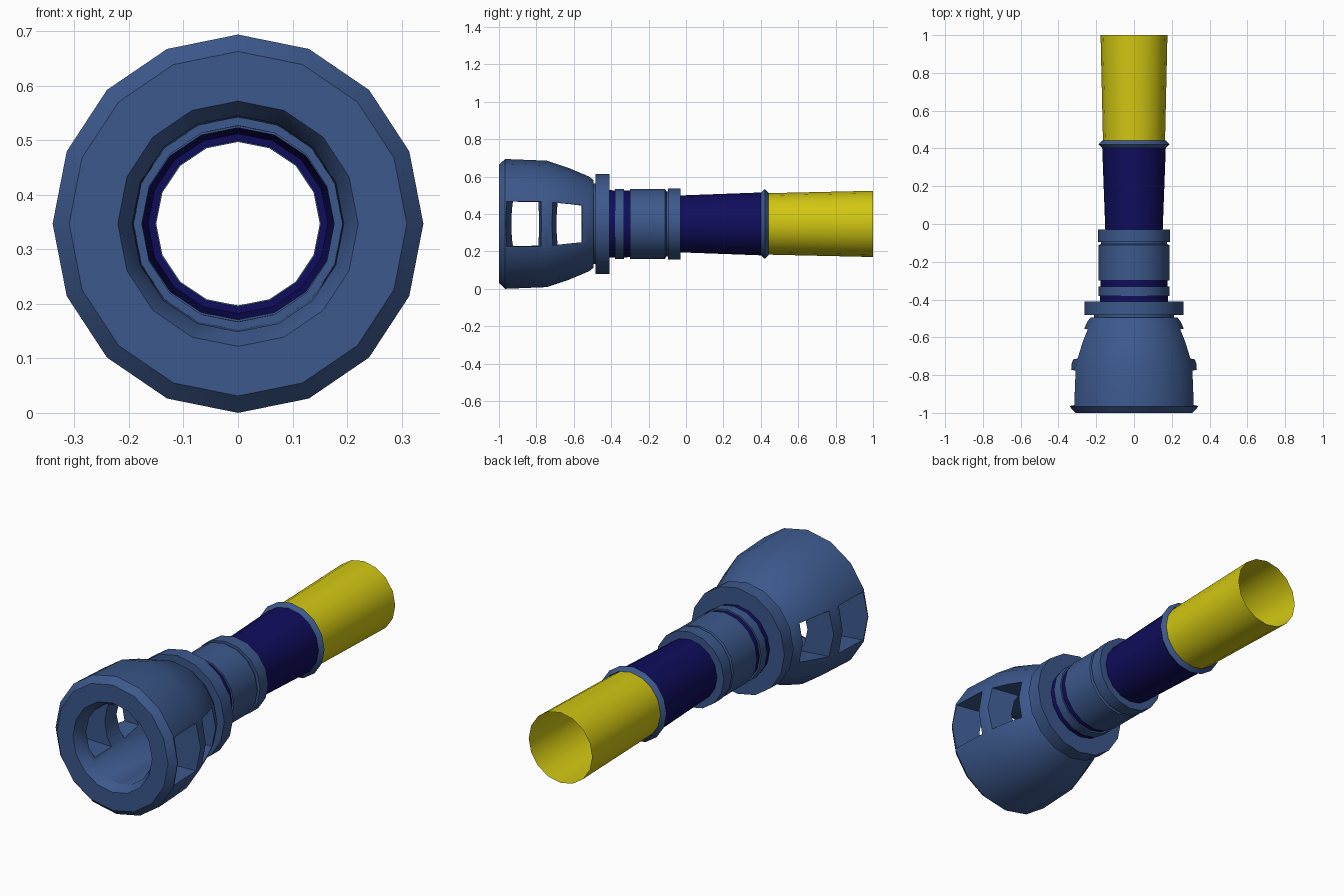
import bpy, bmesh
from math import sin, cos, pi, radians

cube = bpy.data.objects.get("Cube")
if cube:
    bpy.data.objects.remove(cube, do_unlink=True)

AXIS_Z = 0.347
SIDES = 16


def material(name, rgb):
    mat = bpy.data.materials.new(name)
    mat.use_nodes = True
    color = (*rgb, 1)
    mat.diffuse_color = color
    mat.node_tree.nodes["Principled BSDF"].inputs["Base Color"].default_value = color
    return mat


steel_blue = material("steel blue", (0.045, 0.098, 0.262))
navy = material("navy", (0.005, 0.004, 0.107))
yellow = material("yellow", (0.64, 0.57, 0.006))


def finish(name, bm, mat):
    mesh = bpy.data.meshes.new(name)
    bmesh.ops.recalc_face_normals(bm, faces=bm.faces)
    bm.to_mesh(mesh)
    bm.free()
    mesh.materials.append(mat)
    obj = bpy.data.objects.new(name, mesh)
    bpy.context.collection.objects.link(obj)
    return obj


def smooth(obj):
    bpy.ops.object.select_all(action='DESELECT')
    obj.select_set(True)
    bpy.context.view_layer.objects.active = obj
    bpy.ops.object.shade_smooth_by_angle(angle=radians(30))


def lathe(name, profile, mat, closed=False, x_scale=1.0):
    """Revolve (y, radius) points around the long axis."""
    bm = bmesh.new()
    rings = []
    for y, r in profile:
        rings.append([bm.verts.new((r * x_scale * sin(2 * pi * i / SIDES), y,
                                    AXIS_Z + r * cos(2 * pi * i / SIDES)))
                      for i in range(SIDES)])
    pairs = list(zip(rings, rings[1:]))
    if closed:
        pairs.append((rings[-1], rings[0]))
    for a, b in pairs:
        for i in range(SIDES):
            j = (i + 1) % SIDES
            bm.faces.new((a[i], a[j], b[j], b[i]))
    obj = finish(name, bm, mat)
    smooth(obj)
    return obj


def window_cutter(side, outer, inner):
    """Tapered block; each end is (y front, y back, half height front, back)."""
    bm = bmesh.new()
    loops = []
    for x, (y0, y1, h0, h1) in ((0.42, outer), (0.15, inner)):
        loops.append([bm.verts.new((side * x, y, AXIS_Z + h)) for y, h in
                      ((y0, -h0), (y1, -h1), (y1, h1), (y0, h0))])
    a, b = loops
    bm.faces.new(a)
    bm.faces.new(b)
    for i in range(4):
        j = (i + 1) % 4
        bm.faces.new((a[i], a[j], b[j], b[i]))
    obj = finish("window_cutter", bm, steel_blue)
    obj.hide_render = True
    return obj


# Flared head with a hollow core
head = lathe("flared_head", [
    (-1, 0.225), (-1, 0.316), (-0.967, 0.347), (-0.745, 0.338), (-0.63, 0.3),
    (-0.52, 0.254), (-0.495, 0.235), (-0.495, 0.195), (-0.955, 0.198)],
    steel_blue, closed=True, x_scale=0.98)

# Two windows through each side of the head
windows = [((-0.98, -0.765, 0.122, 0.122), (-0.925, -0.79, 0.119, 0.116)),
           ((-0.735, -0.547, 0.116, 0.1), (-0.685, -0.56, 0.113, 0.098))]
for side in (-1, 1):
    for outer, inner in windows:
        cutter = window_cutter(side, outer, inner)
        mod = head.modifiers.new("window", 'BOOLEAN')
        mod.operation = 'DIFFERENCE'
        mod.solver = 'EXACT'
        mod.object = cutter
        bpy.context.view_layer.objects.active = head
        bpy.ops.object.modifier_apply(modifier=mod.name)
        bpy.data.objects.remove(cutter, do_unlink=True)
smooth(head)

# Flange behind the head, with a short neck
lathe("flange", [
    (-0.497, 0.18), (-0.497, 0.215), (-0.483, 0.215), (-0.483, 0.267),
    (-0.41, 0.267), (-0.41, 0.18)], steel_blue, closed=True, x_scale=0.98)

# Inner barrel that runs on as the tapered rear tube
lathe("barrel_tube", [
    (-0.496, 0.182), (-0.3, 0.178), (-0.11, 0.172), (-0.034, 0.165),
    (-0.033, 0.152), (0.425, 0.169)], navy)

# Raised bands over the barrel
lathe("narrow_band", [(-0.38, 0.176), (-0.38, 0.187), (-0.332, 0.187),
                      (-0.332, 0.176)], steel_blue)
lathe("grip_sleeve", [
    (-0.3, 0.176), (-0.3, 0.187), (-0.112, 0.187), (-0.105, 0.174),
    (-0.095, 0.174), (-0.095, 0.19), (-0.03, 0.19), (-0.03, 0.15)], steel_blue)

# Peaked ring joining the two tubes
lathe("joint_ring", [(0.4, 0.167), (0.422, 0.187), (0.442, 0.167)], steel_blue)

# Open rear tube
lathe("rear_tube", [(0.425, 0.164), (1, 0.177)], yellow)
